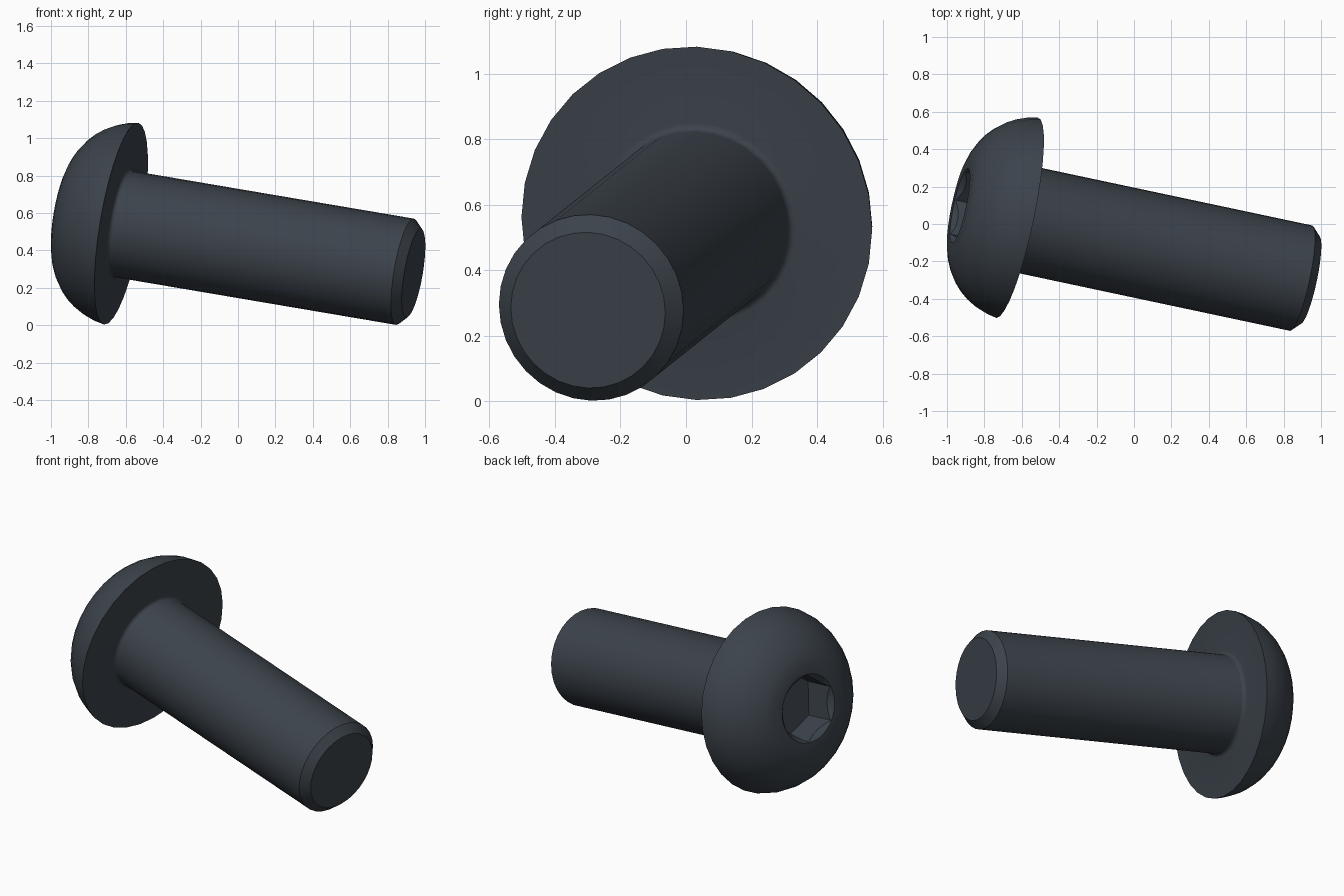
import bpy, bmesh, math
from mathutils import Matrix, Vector

if "Cube" in bpy.data.objects:
    bpy.data.objects.remove(bpy.data.objects["Cube"])

SEGMENTS = 32
HEAD_R, HEAD_H, FLAT_R = 0.547, 0.317, 0.267
SHANK_R, SHANK_L, CHAMFER = 0.288, 1.62, 0.047
FILLET, HEX_R, HEX_DEPTH = 0.023, 0.2, 0.19

# Tilted frame: local z runs from the underside of the head to the tip
axis = Vector((1.563, -0.332, -0.265)).normalized()
side = Vector((0, 1, 0))
side = (side - axis * side.dot(axis)).normalized()
frame = Matrix((side, axis.cross(side), axis)).transposed().to_4x4()
frame.translation = (-0.625, 0.033, 0.543)

steel = bpy.data.materials.new("dark_steel")
steel.use_nodes = True
colour = (0.045, 0.056, 0.07, 1)
steel.diffuse_color = colour
steel.node_tree.nodes["Principled BSDF"].inputs["Base Color"].default_value = colour


def lathe(name, profile, sides, phase=0.0):
    """Closed solid of revolution; the profile (radius, z) starts and ends on the axis."""
    bm = bmesh.new()
    rings = []
    for r, z in profile[1:-1]:
        rings.append([bm.verts.new((r * math.cos(a), r * math.sin(a), z))
                      for a in (phase + math.tau * i / sides for i in range(sides))])
    for low, high in zip(rings, rings[1:]):
        for i in range(sides):
            j = (i + 1) % sides
            bm.faces.new((low[i], low[j], high[j], high[i]))
    bm.faces.new(rings[0])
    bm.faces.new(rings[-1])
    bmesh.ops.recalc_face_normals(bm, faces=bm.faces)
    mesh = bpy.data.meshes.new(name)
    bm.to_mesh(mesh)
    bm.free()
    mesh.materials.append(steel)
    obj = bpy.data.objects.new(name, mesh)
    obj.matrix_world = frame
    bpy.context.collection.objects.link(obj)
    return obj


def arc(start, end, bulge, steps):
    """Points of a circular arc that bulges to the right of start -> end."""
    a, b = Vector(start), Vector(end)
    chord = b - a
    normal = Vector((chord.y, -chord.x)).normalized()
    half = chord.length / 2
    radius = (half ** 2 + bulge ** 2) / (2 * bulge)
    centre = (a + b) / 2 + normal * (bulge - radius)
    spread = math.asin(half / radius)
    points = []
    for i in range(steps + 1):
        t = spread * (2 * i / steps - 1)
        points.append(tuple(centre + normal * radius * math.cos(t)
                            + chord.normalized() * radius * math.sin(t)))
    return points


# Screw body: domed head, small fillet, shank with chamfered tip
dome = arc((FLAT_R, -HEAD_H), (HEAD_R, 0), 0.065, 8)
fillet = [(SHANK_R + FILLET * (1 - math.sin(a)), FILLET * (1 - math.cos(a)))
          for a in (math.pi / 2 * i / 4 for i in range(5))]
tip = [(SHANK_R, SHANK_L - CHAMFER), (SHANK_R - CHAMFER, SHANK_L)]
body = lathe("screw_body", [(0, -HEAD_H)] + dome + fillet + tip + [(0, SHANK_L)], SEGMENTS)

# Hex socket and its countersunk mouth
floor_z, mouth_z = -HEAD_H + HEX_DEPTH, -HEAD_H - 0.05
hex_cutter = lathe("socket_cutter", [(0, mouth_z), (HEX_R, mouth_z),
                                     (HEX_R, floor_z), (0, floor_z)], 6, math.radians(39))
cone_r = HEX_R + 0.004
cone_cutter = lathe("mouth_cutter", [(0, mouth_z), (cone_r + 0.05, mouth_z),
                                     (cone_r - 0.1, 0.1 - HEAD_H), (0, 0.1 - HEAD_H)], SEGMENTS)
for cutter in (hex_cutter, cone_cutter):
    cut = body.modifiers.new(cutter.name, 'BOOLEAN')
    cut.operation = 'DIFFERENCE'
    cut.solver = 'EXACT'
    cut.object = cutter

# Bake the cuts, then smooth the round surfaces
bpy.context.view_layer.objects.active = body
body.select_set(True)
for cutter in (hex_cutter, cone_cutter):
    bpy.ops.object.modifier_apply(modifier=cutter.name)
    bpy.data.objects.remove(cutter)
bpy.ops.object.shade_smooth_by_angle(angle=math.radians(30))
